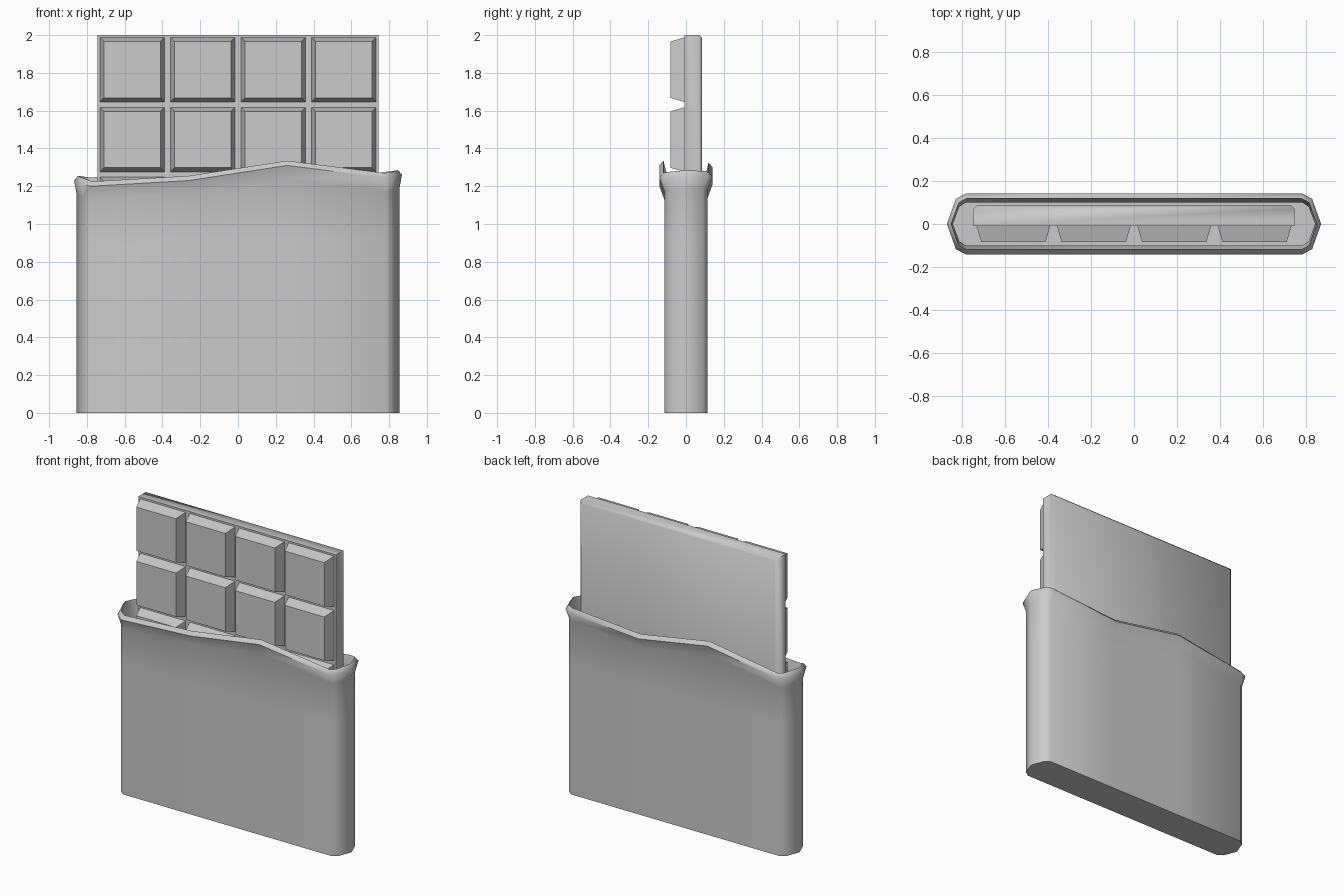
import bpy, bmesh, math
from mathutils import Vector

if "Cube" in bpy.data.objects:
    bpy.data.objects.remove(bpy.data.objects["Cube"], do_unlink=True)

grey = bpy.data.materials.new("plain grey")
grey.use_nodes = True
COLOUR = (0.6, 0.6, 0.6, 1)
grey.diffuse_color = COLOUR
grey.node_tree.nodes["Principled BSDF"].inputs["Base Color"].default_value = COLOUR


def finish(bm, name, angle=60):
    bmesh.ops.recalc_face_normals(bm, faces=bm.faces)
    mesh = bpy.data.meshes.new(name)
    bm.to_mesh(mesh)
    bm.free()
    mesh.materials.append(grey)
    ob = bpy.data.objects.new(name, mesh)
    bpy.context.collection.objects.link(ob)
    bpy.ops.object.select_all(action="DESELECT")
    ob.select_set(True)
    bpy.context.view_layer.objects.active = ob
    bpy.ops.object.shade_smooth_by_angle(angle=math.radians(angle))
    return ob


# Wrapper: outline and torn rim heights, counter-clockwise from the front right corner
def outline(end, shoulder, corner):
    (sx, sy), (cx, cy) = shoulder, corner
    front = [(-cx, -cy), (-0.26, -cy), (0.26, -cy), (cx, -cy)]
    left = [(sx, -sy), (end, 0), (sx, sy)]
    return front + left + [(-x, -y) for x, y in front + left]


rim = [1.2, 1.23, 1.31, 1.245, 1.25, 1.26, 1.255,
       1.25, 1.21, 1.3, 1.22, 1.225, 1.23, 1.215]
body = outline(0.855, (0.82, 0.09), (0.785, 0.115))
inner = outline(0.84, (0.81, 0.08), (0.78, 0.1))
flare = outline(0.868, (0.826, 0.117), (0.78, 0.141))
lip = outline(0.848, (0.812, 0.1), (0.775, 0.119))

bm = bmesh.new()


def ring(shape, heights):
    return [bm.verts.new((x, y, z)) for (x, y), z in zip(shape, heights)]


n = len(rim)
rings = [
    ring(body, [0] * n),
    ring(body, [0.9] * n),
    ring(body, [z - 0.07 for z in rim]),
    ring(flare, rim),
    ring(lip, [z + 0.025 for z in rim]),
    ring(inner, [z - 0.055 for z in rim]),
    ring(inner, [0.015] * n),
]
for a, b in zip(rings, rings[1:]):
    for i in range(n):
        j = (i + 1) % n
        bm.faces.new((a[i], a[j], b[j], b[i]))
bm.faces.new(rings[0])
bm.faces.new(rings[-1])
finish(bm, "wrapper")

# Chocolate slab with chamfered back edges
bm = bmesh.new()
bmesh.ops.create_cube(bm, size=1)
for v in bm.verts:
    v.co = Vector((v.co.x * 1.49, v.co.y * 0.095 + 0.0385, v.co.z * 1.86 + 1.07))
back = [e for e in bm.edges if all(v.co.y > 0.05 for v in e.verts)]
bmesh.ops.bevel(bm, geom=back, offset=0.016, segments=1, affect="EDGES")
finish(bm, "chocolate_slab")

# Raised tapered squares on the front of the slab
bm = bmesh.new()
for col in range(4):
    for row in range(5):
        centre = Vector(((col - 1.5) * 0.373, 0, 1.817 - row * 0.37))
        base, top = [
            [bm.verts.new(centre + Vector((sx * half, y, sz * half)))
             for sx, sz in ((-1, -1), (1, -1), (1, 1), (-1, 1))]
            for half, y in ((0.171, -0.009), (0.149, -0.083))]
        bm.faces.new(top)
        bm.faces.new(base)
        for i in range(4):
            j = (i + 1) % 4
            bm.faces.new((base[i], base[j], top[j], top[i]))
finish(bm, "chocolate_squares", 30)
